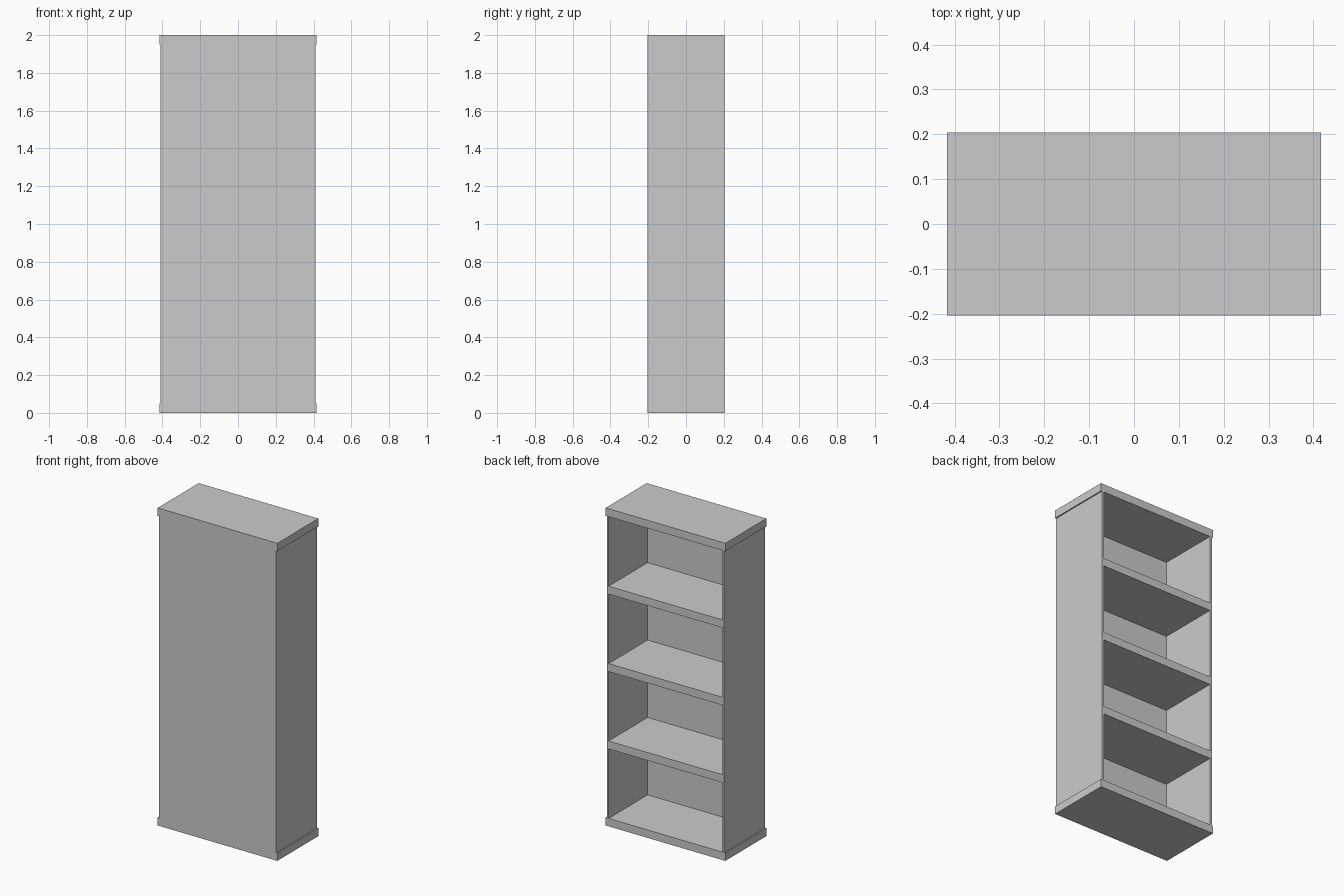
import bpy

if "Cube" in bpy.data.objects:
    bpy.data.objects.remove(bpy.data.objects["Cube"])

# overall sizes
HALF_W, HALF_D, HEIGHT = 0.4167, 0.204, 2.0
SIDE_OUT, SIDE_IN = 0.409, 0.396
BOARD, PANEL = 0.05, 0.02
BAYS = 4
PITCH = (HEIGHT - BOARD) / BAYS

grey = bpy.data.materials.new("light_grey")
grey.diffuse_color = (0.6, 0.6, 0.6, 1)
grey.use_nodes = True
grey.node_tree.nodes["Principled BSDF"].inputs["Base Color"].default_value = grey.diffuse_color


def box(name, x0, x1, y0, y1, z0, z1):
    bpy.ops.mesh.primitive_cube_add(
        size=1, location=((x0 + x1) / 2, (y0 + y1) / 2, (z0 + z1) / 2))
    ob = bpy.context.object
    ob.name = name
    for v in ob.data.vertices:
        v.co.x *= x1 - x0
        v.co.y *= y1 - y0
        v.co.z *= z1 - z0
    ob.data.materials.append(grey)
    return ob


# base and top boards, slightly wider than the body
box("base_board", -HALF_W, HALF_W, -HALF_D, HALF_D, 0, BOARD)
box("top_board", -HALF_W, HALF_W, -HALF_D, HALF_D, HEIGHT - BOARD, HEIGHT)

# thin side walls
box("left_side", -SIDE_OUT, -SIDE_IN, -HALF_D, HALF_D, BOARD, HEIGHT - BOARD)
box("right_side", SIDE_IN, SIDE_OUT, -HALF_D, HALF_D, BOARD, HEIGHT - BOARD)

# closed panel on the -y face
box("closing_panel", -SIDE_IN, SIDE_IN, -HALF_D, -HALF_D + PANEL,
    BOARD, HEIGHT - BOARD)

# inner shelves, open towards +y
for i in range(1, BAYS):
    z = i * PITCH
    box(f"shelf_{i}", -SIDE_IN, SIDE_IN, -HALF_D + PANEL, HALF_D, z, z + BOARD)
